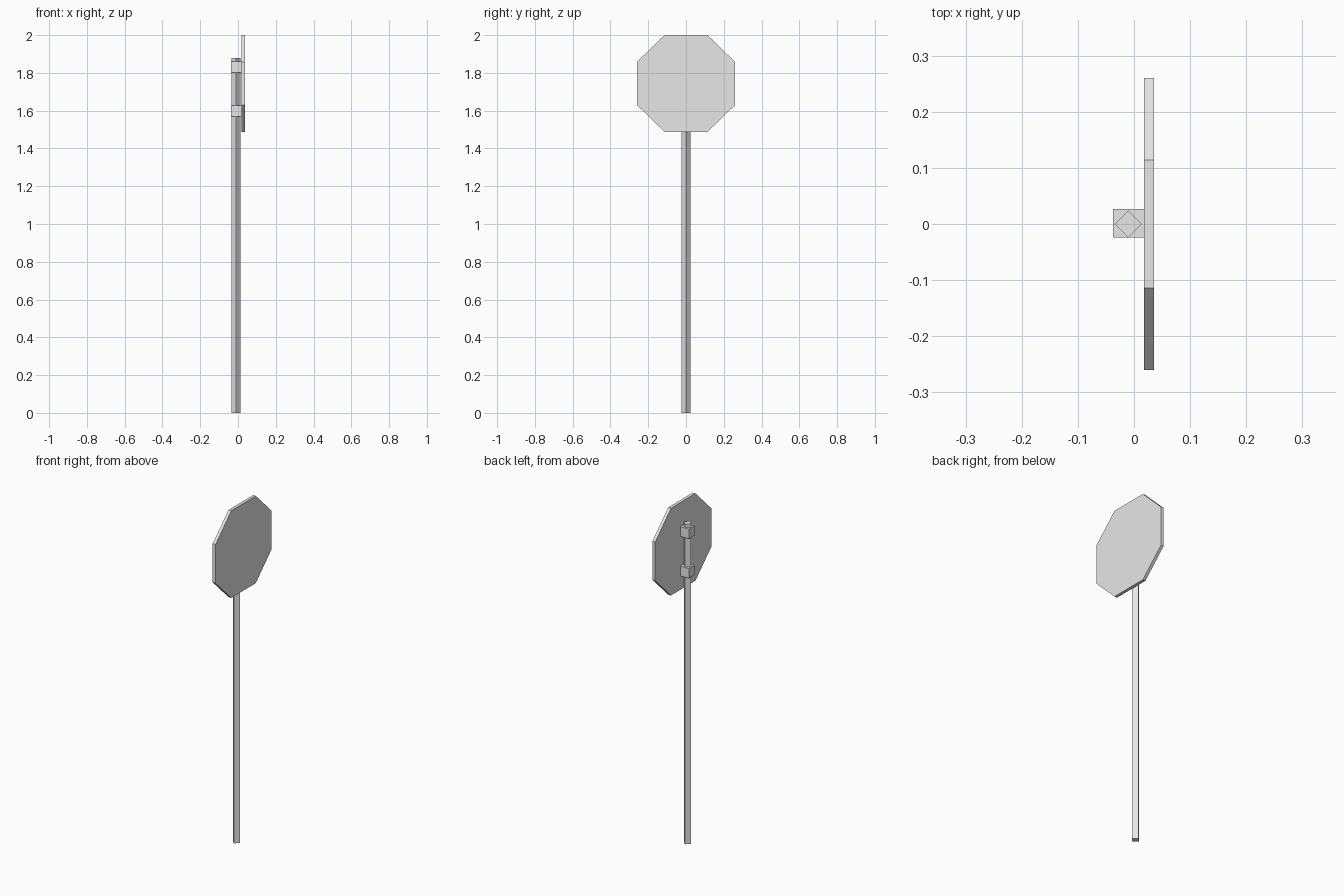
import bpy
import bmesh
from mathutils import Matrix, Vector

default = bpy.data.objects.get("Cube")
if default:
    bpy.data.objects.remove(default, do_unlink=True)

grey = bpy.data.materials.new("light_grey")
grey.use_nodes = True
colour = (0.8, 0.8, 0.8, 1.0)
grey.diffuse_color = colour
grey.node_tree.nodes["Principled BSDF"].inputs["Base Color"].default_value = colour


def finish(name, bm):
    bmesh.ops.recalc_face_normals(bm, faces=bm.faces)
    mesh = bpy.data.meshes.new(name)
    bm.to_mesh(mesh)
    bm.free()
    mesh.materials.append(grey)
    obj = bpy.data.objects.new(name, mesh)
    bpy.context.collection.objects.link(obj)
    return obj


def prism(name, outline, depth):
    """Extrude a flat outline along a vector."""
    bm = bmesh.new()
    face = bm.faces.new([bm.verts.new(p) for p in outline])
    result = bmesh.ops.extrude_face_region(bm, geom=[face], use_keep_orig=True)
    verts = [v for v in result["geom"] if isinstance(v, bmesh.types.BMVert)]
    bmesh.ops.translate(bm, verts=verts, vec=Vector(depth))
    return finish(name, bm)


def box(name, low, high):
    low, high = Vector(low), Vector(high)
    bm = bmesh.new()
    bmesh.ops.create_cube(bm, size=1, matrix=Matrix.Translation((low + high) / 2)
                          @ Matrix.Diagonal((high - low).to_4d()))
    return finish(name, bm)


# Square post turned on its corner
post_x, r = -0.01, 0.024
prism("post", [(post_x - r, 0, 0), (post_x, -r, 0), (post_x + r, 0, 0), (post_x, r, 0)],
      (0, 0, 1.88))

# Octagonal sign plate facing +x
half_y, half_z, flat, mid_z = 0.26, 0.256, 0.114, 1.744
corners = [(flat, half_z), (half_y, flat), (half_y, -flat), (flat, -half_z)]
corners += [(-y, -z) for y, z in corners]
prism("sign_plate", [(0.018, y, mid_z + z) for y, z in corners], (0.018, 0, 0))

# Mounting blocks between post and plate
for name, z in (("lower_bracket", 1.57), ("upper_bracket", 1.802)):
    box(name, (-0.037, -0.024, z), (0.018, 0.027, z + 0.057))
